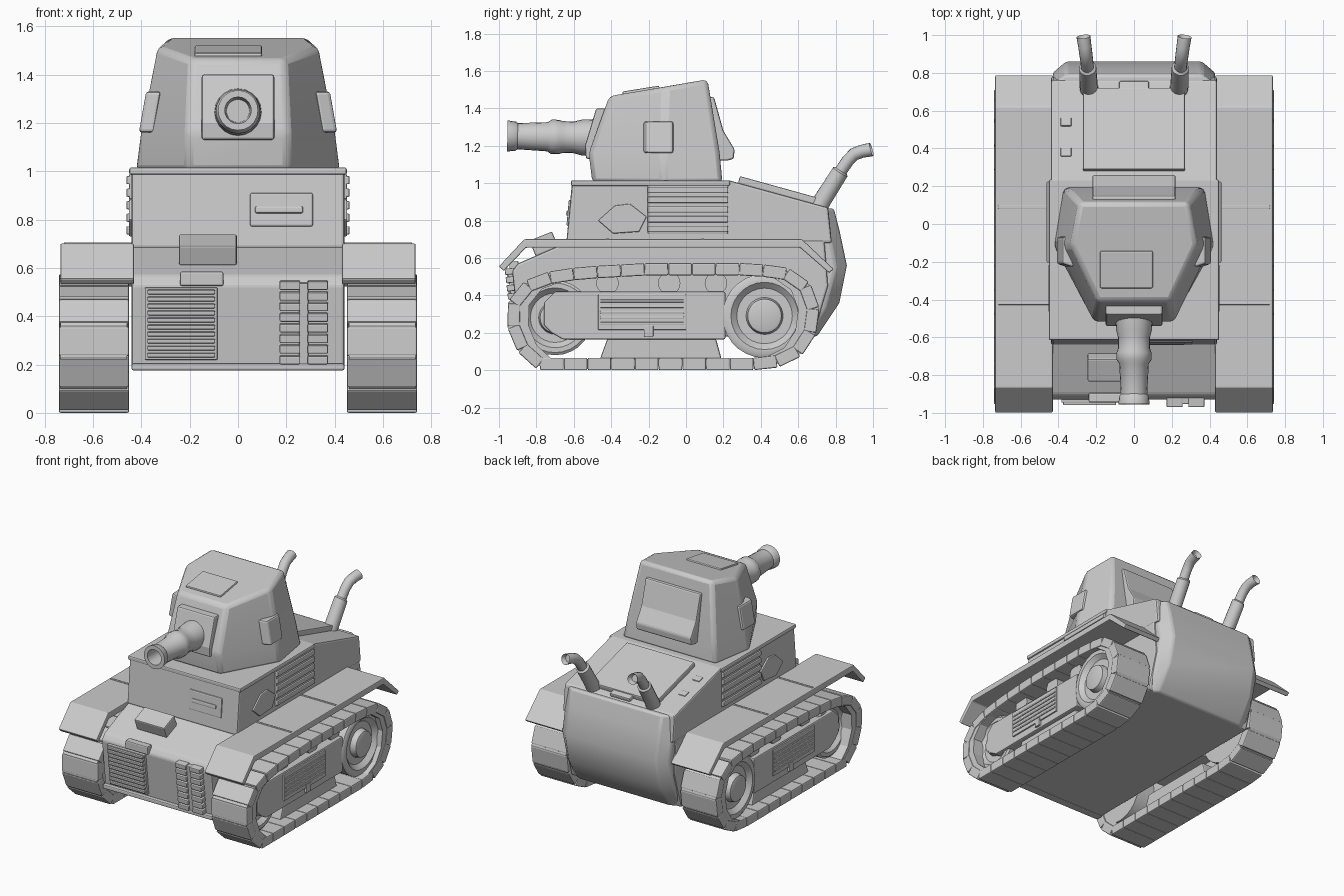
import bpy, bmesh, math
from mathutils import Vector, Matrix


def finish(name, bm, bevel=0.0, smooth=False):
    bmesh.ops.recalc_face_normals(bm, faces=bm.faces)
    me = bpy.data.meshes.new(name)
    bm.to_mesh(me)
    bm.free()
    ob = bpy.data.objects.new(name, me)
    bpy.context.collection.objects.link(ob)
    if bevel:
        m = ob.modifiers.new("bevel", "BEVEL")
        m.width, m.segments, m.limit_method, m.angle_limit = bevel, 2, 'ANGLE', math.radians(25)
    if smooth:
        bpy.ops.object.select_all(action='DESELECT')
        ob.select_set(True)
        bpy.context.view_layer.objects.active = ob
        bpy.ops.object.shade_smooth_by_angle(angle=math.radians(35))
    return ob


def add_box(bm, c, size, rx=0.0):
    mat = Matrix.Translation(c) @ Matrix.Rotation(rx, 4, 'X') @ Matrix.Diagonal((*size, 1))
    bmesh.ops.create_cube(bm, size=1, matrix=mat)


def boxes(name, items, bevel=0.008):
    bm = bmesh.new()
    for it in items:
        add_box(bm, *it)
    return finish(name, bm, bevel)


def loft(name, rings, bevel=0.0, smooth=False, closed=False):
    # skin equal-length rings of points, capped unless closed
    bm = bmesh.new()
    vs = [[bm.verts.new(p) for p in r] for r in rings]
    n = len(rings[0])
    pairs = list(zip(vs, vs[1:])) + ([(vs[-1], vs[0])] if closed else [])
    for a, b in pairs:
        for i in range(n):
            j = (i + 1) % n
            bm.faces.new((a[i], a[j], b[j], b[i]))
    if not closed:
        bm.faces.new(vs[0])
        bm.faces.new(vs[-1])
    return finish(name, bm, bevel, smooth)


def prism(name, prof, x0, x1, bevel=0.0):
    # extrude a (y, z) side profile along x
    return loft(name, [[(x, y, z) for y, z in prof] for x in (x0, x1)], bevel)


def tube(name, path, radii, n=20):
    # round sections along a path; where it doubles back the old direction is kept
    rings, prev = [], None
    pts = [Vector(p) for p in path]
    for i, p in enumerate(pts):
        a, b = pts[max(i - 1, 0)], pts[min(i + 1, len(pts) - 1)]
        d = (p - a).normalized() + (b - p).normalized()
        if prev and (d.length < 0.1 or d.normalized().dot(prev) < 0.3):
            d = prev
        prev = d.normalized()
        q = prev.to_track_quat('Z', 'Y')
        rings.append([p + q @ Vector((radii[i] * math.cos(t), radii[i] * math.sin(t), 0))
                      for t in (2 * math.pi * k / n for k in range(n))])
    return loft(name, rings, 0, True)


# Hull and superstructure
prism("lower_hull", [(-0.89, 0.18), (-0.93, 0.53), (-0.90, 0.57), (-0.60, 0.70), (0.74, 0.70), (0.76, 0.45),
                     (0.68, 0.18)], -0.44, 0.44, 0.012)
prism("superstructure", [(-0.64, 0.68), (-0.61, 1.0), (-0.59, 1.015), (0.23, 1.015), (0.76, 0.87), (0.78, 0.68)],
      -0.44, 0.44, 0.012)
boxes("superstructure_rim", [((0, -0.19, 1.0), (0.9, 0.85, 0.03))])

# Rear engine cover, bulging and narrowing to the back
inner = [(0.74, 0.86), (0.77, 0.70), (0.80, 0.55), (0.74, 0.33), (0.66, 0.18)]
outer = [(0.79, 0.865), (0.82, 0.75), (0.86, 0.56), (0.82, 0.36), (0.70, 0.18)]
loft("rear_cover", [[(x, y, z) for y, z in o] + [(x, y - 0.1, z) for y, z in reversed(o)]
                    for x, o in ((-0.43, inner), (-0.36, outer), (0.36, outer), (0.43, inner))], 0.012, True)

# Rear deck hatch
boxes("rear_deck_hatch", [((0, 0.50, 0.958), (0.54, 0.45, 0.04), -0.27),
                          ((-0.36, 0.38, 0.972), (0.06, 0.05, 0.02), -0.27),
                          ((-0.36, 0.54, 0.927), (0.06, 0.05, 0.02), -0.27),
                          ((0.0, 0.73, 0.89), (0.16, 0.05, 0.03), -0.27)])

# Nose details
boxes("front_slat_panel", [((-0.235, -0.915, 0.37), (0.30, 0.03, 0.30), 0.11)] +
      [((-0.235, -0.908 - 0.114 * (z - 0.37) - 0.02, z), (0.28, 0.03, 0.018), 0.11)
       for z in (0.24 + 0.029 * i for i in range(10))], 0.004)
boxes("spare_track_links", [((x, -0.925 - 0.114 * (z - 0.37), z), (0.085, 0.05, 0.034), 0.11)
                            for x in (0.215, 0.33) for z in (0.22 + 0.044 * i for i in range(8))] +
      [((0.272, -0.915, 0.37), (0.04, 0.04, 0.34), 0.11)], 0.005)
boxes("nose_skirt", [((0, -0.89, 0.19), (0.88, 0.06, 0.03))])
boxes("glacis_box", [((-0.125, -0.76, 0.675), (0.24, 0.13, 0.09), 0.38), ((-0.15, -0.92, 0.555), (0.18, 0.05, 0.06))])
boxes("driver_visor", [((0.18, -0.618, 0.84), (0.26, 0.03, 0.14), -0.09), ((0.17, -0.63, 0.84), (0.2, 0.02, 0.03), -0.09)])


# Turret: six-sided, narrowing upward
def turret_ring(front, side, rear):
    half = [front, side, rear]
    return half + [(-x, y, z) for x, y, z in reversed(half)]


loft("turret", [turret_ring((0.21, -0.50, 1.0), (0.425, -0.12, 1.0), (0.375, 0.195, 1.0)),
                turret_ring((0.21, -0.52, 1.16), (0.405, -0.12, 1.16), (0.35, 0.18, 1.16)),
                turret_ring((0.195, -0.41, 1.465), (0.335, -0.11, 1.515), (0.29, 0.115, 1.555))], 0.025, True)
prism("turret_rear_door", [(0.10, 1.46), (0.15, 1.46), (0.20, 1.28), (0.26, 1.18), (0.255, 1.13), (0.22, 1.12),
                           (0.14, 1.12)], -0.22, 0.22, 0.01)
boxes("roof_hatch", [((-0.04, -0.24, 1.488), (0.28, 0.20, 0.035), 0.16)])
prism("gun_mantlet", [(-0.47, 1.13), (-0.535, 1.13), (-0.54, 1.2), (-0.48, 1.40), (-0.42, 1.40)], -0.15, 0.15, 0.01)

# Hollow gun barrel
stations = [(-0.48, 0.10), (-0.56, 0.095), (-0.60, 0.085), (-0.66, 0.085), (-0.68, 0.092), (-0.72, 0.092), (-0.74, 0.078),
            (-0.90, 0.070), (-0.91, 0.078), (-0.955, 0.083), (-0.955, 0.055), (-0.80, 0.048)]
tube("gun_barrel", [(0, y, 1.245 - 0.02 * (y + 0.6)) for y, r in stations], [r for y, r in stations], 20)

# Track path: centre line of the links in (y, z)
path = [Vector(p) for p in [(-0.78, .033), (.42, .033), (.55, .06), (.64, .14), (.68, .25), (.68, .36), (.63, .46),
        (.52, .525), (.30, .54), (-.20, .54), (-.56, .52), (-.79, .485), (-.89, .42), (-.935, .32), (-.92, .22), (-.87, .11)]]


def along(d):
    for a, b in zip(path, path[1:] + path[:1]):
        l = (b - a).length
        if d <= l:
            return a.lerp(b, d / l)
        d -= l
    return path[0].copy()


total = sum((b - a).length for a, b in zip(path, path[1:] + path[:1]))
LINKS = 30

for s, side in ((1, "right"), (-1, "left")):
    # Track links and the belt joining them
    items, belt = [], []
    for i in range(LINKS):
        a, b = along(total * i / LINKS), along(total * (i + 1) / LINKS - 1e-5)
        m, d = (a + b) / 2, b - a
        items.append(((s * 0.596, m.x, m.y), (0.29, d.length * 0.99, 0.066), math.atan2(d.y, d.x)))
        belt.append(a)
    boxes(side + "_track_links", items, 0.007)
    mid = Vector((-0.12, 0.28))
    loft(side + "_track_belt", [[(s * x, p.x, p.y) for p in (mid + (q - mid) * k for q in belt)]
                                for x, k in ((0.46, 1.04), (0.735, 1.04), (0.735, 0.90), (0.46, 0.90))], closed=True)

    # Rear sprocket and front idler wheels, dished with a hub
    for nm, y, z, r, face in (("rear_sprocket", 0.42, 0.29, 0.225, 0.70), ("front_idler", -0.70, 0.28, 0.20, 0.67)):
        xs = [(0.46, r), (face - 0.01, r), (face, r * 0.93), (face, r * 0.80), (face - 0.03, r * 0.66),
              (face - 0.03, r * 0.44), (face + 0.01, r * 0.40), (face + 0.015, r * 0.34)]
        tube(side + "_" + nm, [(s * x, y, z) for x, _ in xs], [q for _, q in xs], 28)

    # Lower wheel guard and return rollers
    prism(side + "_wheel_guard", [(-0.46, 0.06), (-0.42, 0.17), (0.16, 0.17), (0.19, 0.06)], s * 0.48, s * 0.66, 0.01)
    for k, y in enumerate((-0.42, -0.09, 0.16)):
        tube(f"{side}_return_roller_{k}", [(s * 0.45, y, 0.465), (s * 0.66, y, 0.465)], [0.06, 0.06])

    # Suspension side plate with ribbed panel
    prism(side + "_suspension_plate", [(-0.72, 0.20), (-0.66, 0.165), (0.21, 0.165), (0.21, 0.42), (-0.70, 0.42),
                                       (-0.76, 0.36), (-0.76, 0.24)], s * 0.60, s * 0.69, 0.008)
    boxes(side + "_suspension_panel",
          [((s * 0.69, -0.235, 0.31), (0.02, 0.47, 0.19))] +
          [((s * 0.70, -0.235, z), (0.012, 0.45, 0.014)) for z in (0.25, 0.28, 0.31, 0.34, 0.37)] +
          [((s * 0.69, -0.20, 0.21), (0.03, 0.05, 0.06)),
           ((s * 0.56, -0.12, 0.30), (0.22, 0.5, 0.1))], 0.004)

    # Fender: thin bent sheet
    prism(side + "_fender", [(-1.0, 0.555), (-0.865, 0.70), (0.62, 0.70), (0.79, 0.54), (0.765, 0.52), (0.61, 0.655),
                             (-0.855, 0.655), (-0.975, 0.53)], s * 0.43, s * 0.735, 0.006)
    boxes(side + "_fender_bracket", [((s * 0.58, y, 0.70), (0.28, 0.015, 0.01)) for y in (-0.42, 0.09)], 0.003)

    # Side cooling louvres and hexagonal plate
    boxes(side + "_louvres", [((s * 0.44, 0.01, 0.86), (0.02, 0.43, 0.26))] +
          [((s * 0.447, 0.01, 0.755 + 0.052 * i), (0.03, 0.43, 0.034)) for i in range(5)], 0.006)
    prism(side + "_hull_side_plate", [(-0.47, 0.80), (-0.39, 0.73), (-0.25, 0.74), (-0.21, 0.82), (-0.30, 0.89),
                                      (-0.38, 0.88)], s * 0.43, s * 0.452, 0.006)

    # Turret side vision box
    loft(side + "_turret_vision_box", [[(s * x, -0.23, z), (s * (x + 0.06), -0.21, z), (s * (x + 0.06), -0.07, z),
                                        (s * x, -0.06, z)] for x, z in ((0.35, 1.16), (0.32, 1.33))], 0.012)

    # Exhaust stack, thick muffler then a bent open pipe
    pts = [(.235, .70, .85), (.24, .73, .91), (.245, .825, 1.06), (.247, .83, 1.068), (.25, .865, 1.12),
           (.255, .90, 1.155), (.26, .94, 1.17), (.268, .992, 1.18), (.267, .96, 1.174)]
    tube(side + "_exhaust", [(s * x, y, z) for x, y, z in pts],
         [0.05, 0.048, 0.046, 0.034, 0.034, 0.035, 0.035, 0.037, 0.024], 16)
